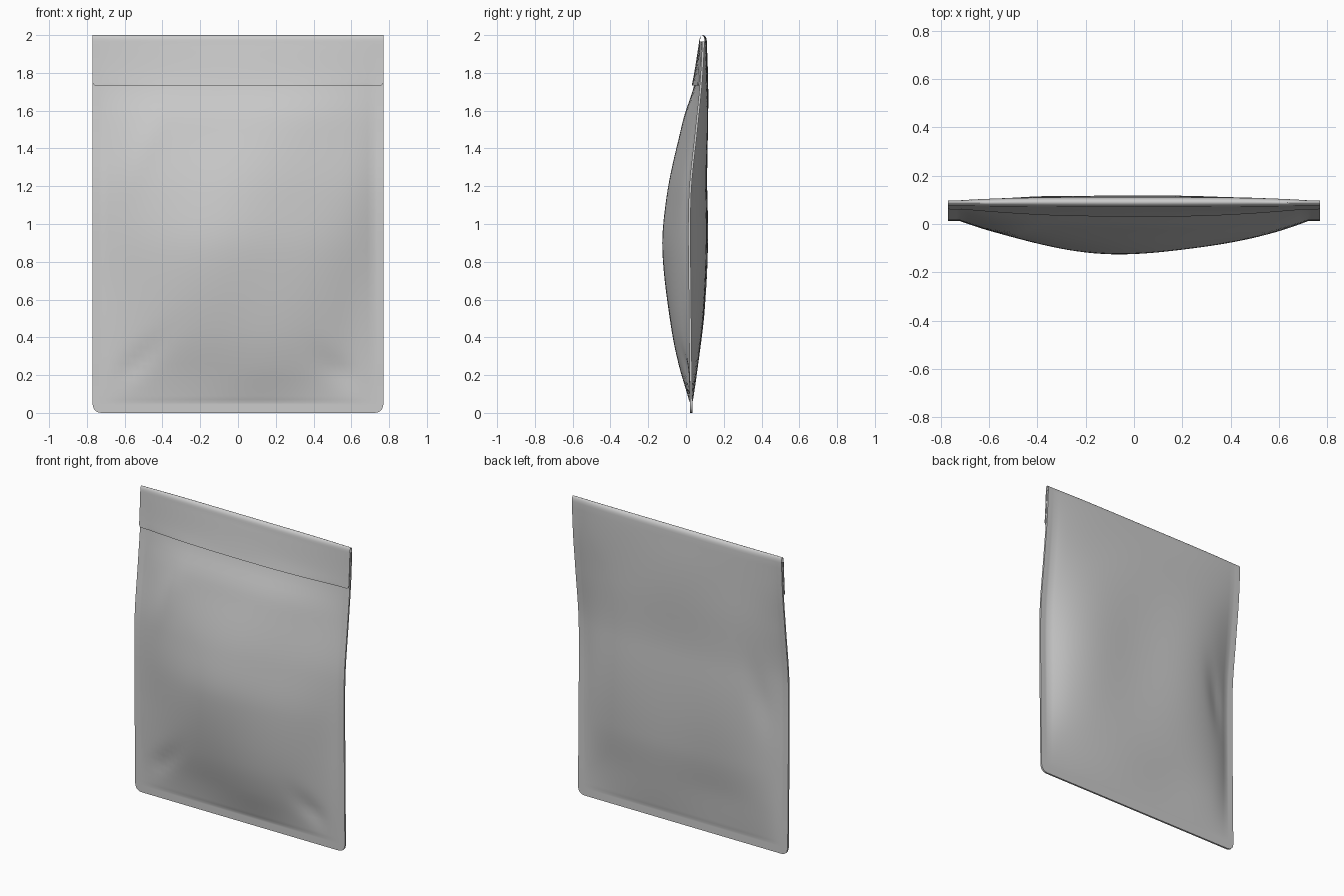
import bpy, bmesh
from math import sin, cos, pi, sqrt, exp

if "Cube" in bpy.data.objects:
    bpy.data.objects.remove(bpy.data.objects["Cube"])

W, SEAM, T = 0.77, 0.05, 0.006      # half width, seam width, half seam thickness
ZT = 1.965                          # where the back panel starts to fold over


def curve(pts):
    """Smooth interpolation through (z, value) points."""
    n = len(pts)
    slope = []
    for i in range(n):
        a, b = pts[max(i - 1, 0)], pts[min(i + 1, n - 1)]
        slope.append((b[1] - a[1]) / (b[0] - a[0]))

    def f(z):
        if z <= pts[0][0]:
            return pts[0][1]
        for i in range(n - 1):
            (z0, v0), (z1, v1) = pts[i], pts[i + 1]
            if z <= z1:
                h = z1 - z0
                t = (z - z0) / h
                return (v0 * (2*t**3 - 3*t*t + 1) + v1 * (3*t*t - 2*t**3)
                        + h * slope[i] * (t**3 - 2*t*t + t) + h * slope[i + 1] * (t**3 - t*t))
        return pts[-1][1]
    return f


seam = curve([(0, .028), (.6, .021), (1.15, .021), (1.5, .055), (1.75, .08), (2, .094)])
front_bulge = curve([(.055, 0), (.07, .006), (.43, .09), (.85, .133), (1.15, .115),
                     (1.55, .073), (1.73, .032), (1.97, .004)])
back_bulge = curve([(.055, 0), (.07, .004), (.25, .03), (.55, .072), (1, .09),
                    (1.5, .055), (1.75, .03), (1.97, .012)])


def cross(x, p):
    u = min(abs(x) / (W - SEAM), 1)
    return 1 - u ** p


def crease(x, z, x0, z0, dx, dz, width, length):
    """Soft ridge running from (x0, z0) in direction (dx, dz)."""
    a = (x - x0) * dx + (z - z0) * dz
    b = (x - x0) * dz - (z - z0) * dx
    return exp(-(b / width) ** 2 - (a / length) ** 2)


def y_front(x, z):
    c = cross(x, 2.0)
    fade = min(c * 3, 1) * min(max(z - .06, 0) * 6, 1) * min(max(1.8 - z, 0) * 3, 1)
    wob = (.004 * sin(5 * x + 3 * z) + .003 * sin(9 * x - 5 * z + 1)
           - .010 * crease(x, z, -.55, .25, .7, .7, .05, .2)
           - .012 * crease(x, z, .55, .2, -.7, .7, .06, .15)
           + .008 * crease(x, z, -.5, 1.4, .4, .9, .07, .25))
    return seam(z) - T - front_bulge(z) * c - wob * fade


def y_back(x, z):
    c = cross(x, 4.0)
    fade = min(c * 2, 1) * min(max(z - .06, 0) * 4, 1) * min(max(1.9 - z, 0) * 3, 1)
    wob = (.003 * sin(6 * x - 2 * z) + .003 * sin(8 * x + 4 * z)
           - .012 * crease(x, z, -.6, 1.0, .2, .98, .06, .2))
    return seam(z) + T + back_bulge(z) * c + wob * fade


def half_width(z):
    """Rounded lower corners."""
    r = .045
    return W if z >= r else W - r + sqrt(max(r * r - (r - z) ** 2, 0))


# sample positions, denser along the seams
half = [.03 + .69 * i / 20 for i in range(21)] + [.735, .762, W]
xs = [-x for x in reversed(half)] + half
zs = [0, .003, .01, .022, .045, .055, .07, .09] + [.09 + (ZT - .09) * i / 44 for i in range(1, 45)]
nz = len(zs)

# rows of the sheet: front panel down, back panel up, fold, flap down, flap lining up
rows = []
for z in reversed(zs):
    rows.append([(x * half_width(z) / W, y_front(x, z), z) for x in xs])
for z in zs:
    rows.append([(x * half_width(z) / W, y_back(x, z), z) for x in xs])


def y_flap(x, z):
    return y_front(x, z) - .012


for k in range(1, 10):
    a = pi * k / 10
    row = []
    for x in xs:
        y0, y1 = y_back(x, ZT), y_flap(x, ZT)
        row.append((x, (y0 + y1) / 2 + cos(a) * (y0 - y1) / 2, ZT + (2 - ZT) * sin(a)))
    rows.append(row)
flap_start = len(rows)
flap_z = [ZT - (ZT - 1.75) * i / 8 for i in range(9)] + [1.74, 1.733]
flap_w = [1] * 9 + [.995, .983]
for z, w in zip(flap_z, flap_w):
    rows.append([(x * w, y_flap(x, z), z) for x in xs])
for z, w in zip(reversed(flap_z), reversed(flap_w)):
    rows.append([(x * w, y_flap(x, z) + .008, z) for x in xs])

bm = bmesh.new()
grid = [[bm.verts.new(p) for p in row] for row in rows]
for a, b in zip(grid, grid[1:]):
    for i in range(len(xs) - 1):
        bm.faces.new((a[i], b[i], b[i + 1], a[i + 1]))


def close_sides(first, count):
    """Join the two layers on each side of a folded stretch of rows."""
    last = first + 2 * count - 1
    for e in (0, -1):
        for i in range(count - 1):
            q = [grid[first + i][e], grid[first + i + 1][e],
                 grid[last - i - 1][e], grid[last - i][e]]
            bm.faces.new(list(dict.fromkeys(q)))


close_sides(0, nz)                       # side seams
close_sides(flap_start, len(flap_z))     # flap edges
bmesh.ops.recalc_face_normals(bm, faces=bm.faces[:])

mesh = bpy.data.meshes.new("mailer_pouch")
bm.to_mesh(mesh)
bm.free()
pouch = bpy.data.objects.new("mailer_pouch", mesh)
bpy.context.collection.objects.link(pouch)
bpy.context.view_layer.objects.active = pouch
pouch.select_set(True)
bpy.ops.object.shade_smooth_by_angle(angle=0.7)
